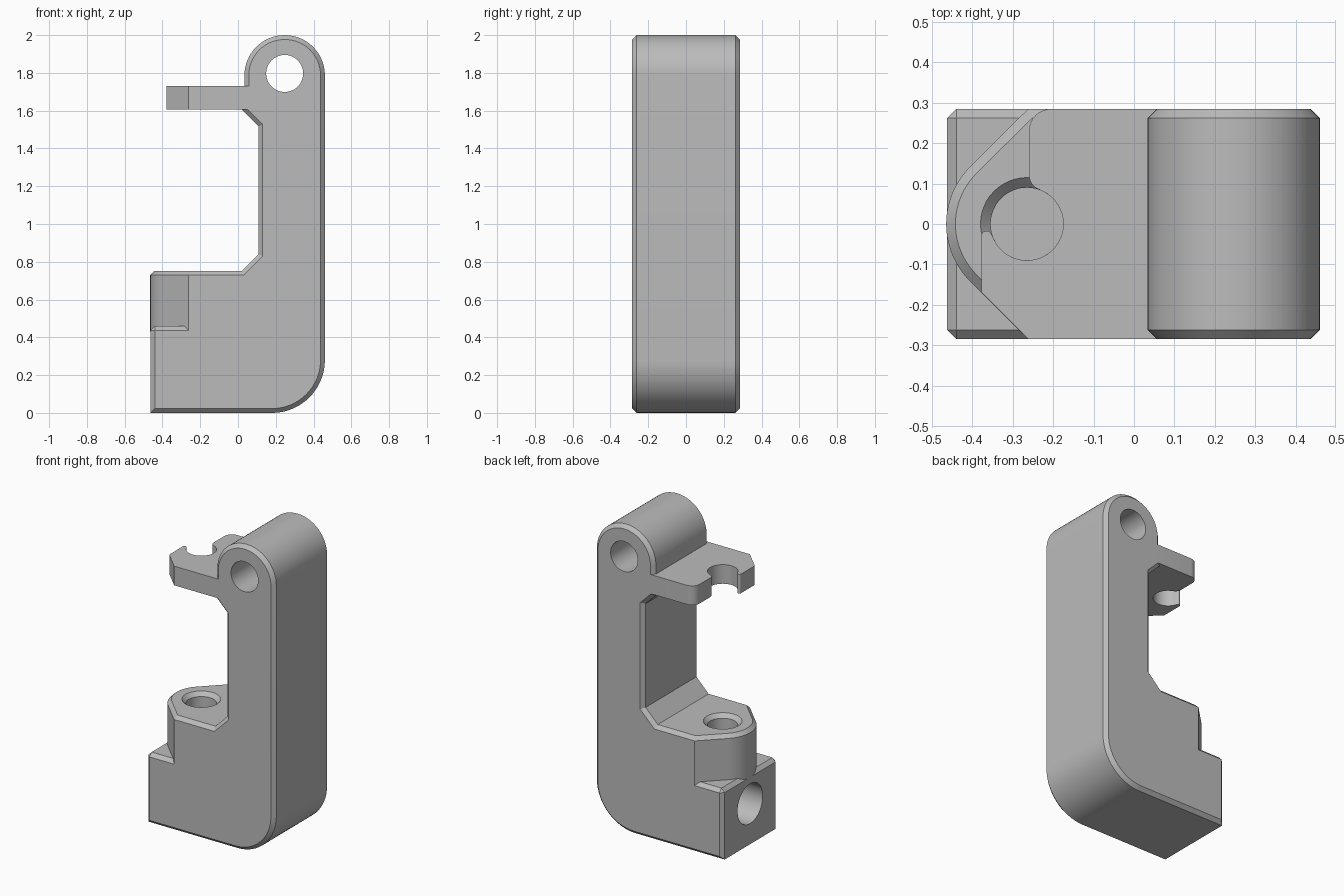
import bpy, bmesh, math
from mathutils import Vector, Matrix

if "Cube" in bpy.data.objects:
    bpy.data.objects.remove(bpy.data.objects["Cube"])

HALF = 0.285     # half depth
CHAMFER = 0.023
HOLE_X = -0.265  # axis of the latch hole

grey = bpy.data.materials.new("plain grey")
grey.use_nodes = True
grey.diffuse_color = (0.5, 0.5, 0.5, 1)
grey.node_tree.nodes["Principled BSDF"].inputs["Base Color"].default_value = (0.5, 0.5, 0.5, 1)


def arc(cx, cy, r, start, end, steps):
    """Points on an arc, angles in degrees."""
    angles = [math.radians(start + (end - start) * i / steps) for i in range(steps + 1)]
    return [(cx + r * math.cos(a), cy + r * math.sin(a)) for a in angles]


def prism(name, outline, place, sweep, chamfered=None):
    """Extrude an outline, chamfer the edges picked by a rule."""
    bm = bmesh.new()
    face = bm.faces.new([bm.verts.new(place(u, v)) for u, v in outline])
    new = bmesh.ops.extrude_face_region(bm, geom=[face])["geom"]
    bmesh.ops.translate(bm, vec=sweep, verts=[g for g in new if isinstance(g, bmesh.types.BMVert)])
    bmesh.ops.recalc_face_normals(bm, faces=bm.faces)
    if chamfered:
        edges = [e for e in bm.edges if chamfered(e.verts[0].co, e.verts[1].co)]
        bmesh.ops.bevel(bm, geom=edges, offset=CHAMFER, segments=1, profile=0.5, affect='EDGES')
    return finish(name, bm)


def finish(name, bm):
    mesh = bpy.data.meshes.new(name)
    bm.to_mesh(mesh)
    bm.free()
    mesh.materials.append(grey)
    obj = bpy.data.objects.new(name, mesh)
    bpy.context.collection.objects.link(obj)
    return obj


def drill(target, base, axis, length, r1, r2):
    """Cut a round or conical hole starting at base along axis."""
    bm = bmesh.new()
    turn = Vector((0, 0, 1)).rotation_difference(axis).to_matrix().to_4x4()
    centre = Vector(base) + Vector(axis) * length / 2
    bmesh.ops.create_cone(bm, cap_ends=True, segments=48, radius1=r1, radius2=r2,
                          depth=length, matrix=Matrix.Translation(centre) @ turn)
    cutter = finish("hole_cutter", bm)
    cutter.hide_render = True
    mod = target.modifiers.new("hole", 'BOOLEAN')
    mod.operation, mod.solver, mod.object = 'DIFFERENCE', 'EXACT', cutter
    bpy.context.view_layer.objects.active = target
    bpy.ops.object.modifier_apply(modifier=mod.name)
    bpy.data.objects.remove(cutter)


# Body: stepped foot, pillar and round pivot head
body_outline = [(-0.463, 0)]
body_outline += arc(0.18, 0.28, 0.28, -90, 0, 16)
body_outline += arc(0.247, 1.787, 0.213, 0, 180, 32)
body_outline += [(0.034, 1.68), (0.02, 1.605), (0.108, 1.517), (0.108, 0.84), (0.02, 0.752),
                 (-0.13, 0.752), (-0.13, 0.46), (-0.463, 0.46)]


def body_edges(a, b):
    step_edge = min(a.x, b.x) < -0.46 and max(a.x, b.x) < -0.46 and min(a.z, b.z) > 0.4
    return abs(a.y - b.y) < 1e-5 or step_edge


body = prism("body", body_outline, lambda u, v: (u, -HALF, v), (0, 2 * HALF, 0), body_edges)
drill(body, (0.247, -0.5, 1.797), Vector((0, 1, 0)), 1, 0.098, 0.098)
drill(body, (-0.6, 0, 0.265), Vector((1, 0, 0)), 0.55, 0.13, 0.13)

# Rounded boss on the foot, with a countersunk hole
boss_outline = [(0.0, HALF), (-0.262, HALF)]
boss_outline += arc(HOLE_X, 0, 0.2, 135, 225, 20)
boss_outline += [(-0.262, -HALF), (0.0, -HALF)]
boss = prism("boss", boss_outline, lambda u, v: (u, v, 0.43), (0, 0, 0.322),
             lambda a, b: min(a.z, b.z) > 0.7)
drill(boss, (HOLE_X, 0, 0.465), Vector((0, 0, 1)), 0.4, 0.09, 0.09)
drill(boss, (HOLE_X, 0, 0.727), Vector((0, 0, 1)), 0.05, 0.09, 0.14)

# Hooked arm with an open notch
arm_outline = [(0.06, -HALF), (-0.262, -HALF), (-0.378, -0.169)]
arm_outline += arc(-0.365, -0.03, 0.013, 180, 20, 8)
arm_outline += arc(HOLE_X, 0, 0.09, 200, 430, 36)
arm_outline += arc(-0.222, 0.121, 0.038, 255, 180, 6)
arm_outline += arc(-0.205, 0.23, 0.055, 180, 90, 8)
arm_outline += [(0.06, HALF)]
arm = prism("hook_arm", arm_outline, lambda u, v: (u, v, 1.605), (0, 0, 0.125))

# Smooth curved walls, keep chamfers crisp
for obj in (body, boss, arm):
    bpy.ops.object.select_all(action='DESELECT')
    obj.select_set(True)
    bpy.context.view_layer.objects.active = obj
    bpy.ops.object.shade_smooth_by_angle(angle=math.radians(25))
